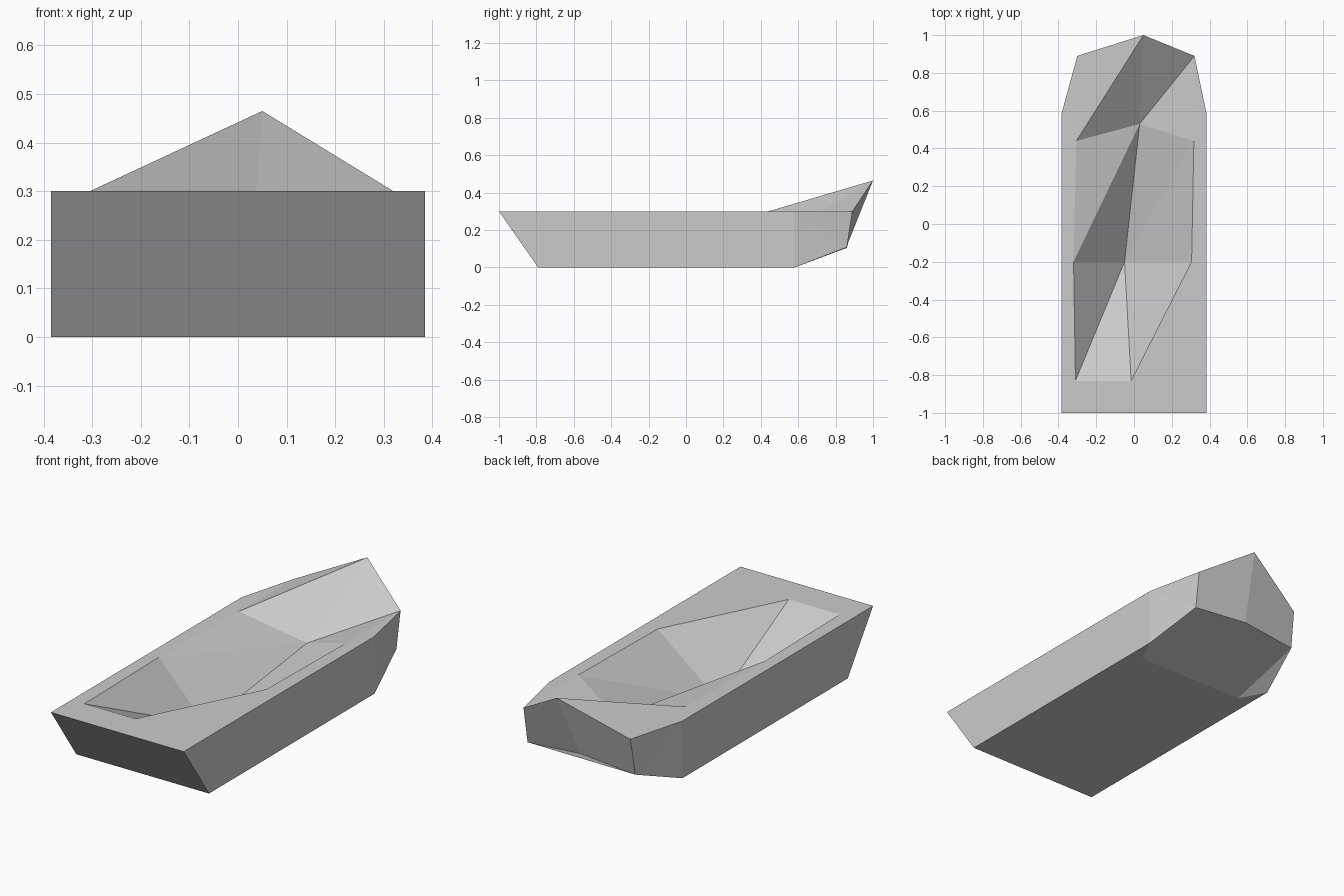
import bpy, bmesh

if "Cube" in bpy.data.objects:
    bpy.data.objects.remove(bpy.data.objects["Cube"])


def build(name, faces):
    """Make one flat-shaded mesh object from polygons of points."""
    bm = bmesh.new()
    for face in faces:
        bm.faces.new([bm.verts.new(p) for p in face])
    bmesh.ops.remove_doubles(bm, verts=bm.verts, dist=0.0005)
    bmesh.ops.recalc_face_normals(bm, faces=bm.faces)
    mesh = bpy.data.meshes.new(name)
    bm.to_mesh(mesh)
    bm.free()
    obj = bpy.data.objects.new(name, mesh)
    bpy.context.collection.objects.link(obj)
    return obj


W, Z = 0.385, 0.3   # half width and rim height

# Cross rows (left, centre, right) of the hollow, from stern to bow
rows = [
    [(-0.31, -0.83, Z), (-0.015, -0.83, Z), (0.31, -0.83, Z)],
    [(-0.32, -0.20, Z), (-0.05, -0.20, 0.02), (0.305, -0.20, Z)],
    [(-0.305, 0.44, Z), (0.03, 0.53, 0.19), (0.317, 0.44, Z)],
    [(-0.30, 0.89, Z), (0.05, 1.00, 0.465), (0.32, 0.89, Z)],
]
# Underside of the bow
keel_bow = [(-0.308, 0.86, 0.105), (0.0, 0.868, 0.135), (0.317, 0.86, 0.108)]
keel_flat = [(-0.31, 0.44, 0), (0.31, 0.44, 0)]

faces = []

# Hollow and raised bow deck: triangulated strips between the rows
for back, front in zip(rows, rows[1:]):
    for j in (0, 1):
        a, b, c, d = back[j], back[j + 1], front[j + 1], front[j]
        faces += [(a, b, c), (a, c, d)]

# Rim, side wall and bow corner on each side
for side, col, k in ((-1, 0, 0), (1, 2, 1)):
    x = side * W
    stern_top, stern_low = (x, -1, Z), (x, -0.79, 0)
    bow_top, bow_low = (x, 0.58, Z), (x, 0.58, 0)
    b, m, f, corner = [r[col] for r in rows]
    low = keel_bow[col]
    faces += [
        (stern_top, b, m), (stern_top, m, bow_top), (m, f, bow_top),
        (bow_top, f, corner),
        (stern_top, stern_low, bow_low, bow_top),
        (bow_top, bow_low, low), (bow_top, low, corner),
        (bow_low, keel_flat[k], low),
        (corner, low, keel_bow[1], rows[3][1]),
    ]

# Stern rim, transom, flat bottom and sloping bow bottom
faces += [
    [(-W, -1, Z), *rows[0], (W, -1, Z)],
    [(-W, -1, Z), (W, -1, Z), (W, -0.79, 0), (-W, -0.79, 0)],
    [(-W, -0.79, 0), (W, -0.79, 0), (W, 0.58, 0), keel_flat[1],
     keel_flat[0], (-W, 0.58, 0)],
    [*keel_flat, *reversed(keel_bow)],
]

build("boat_hull", faces)
